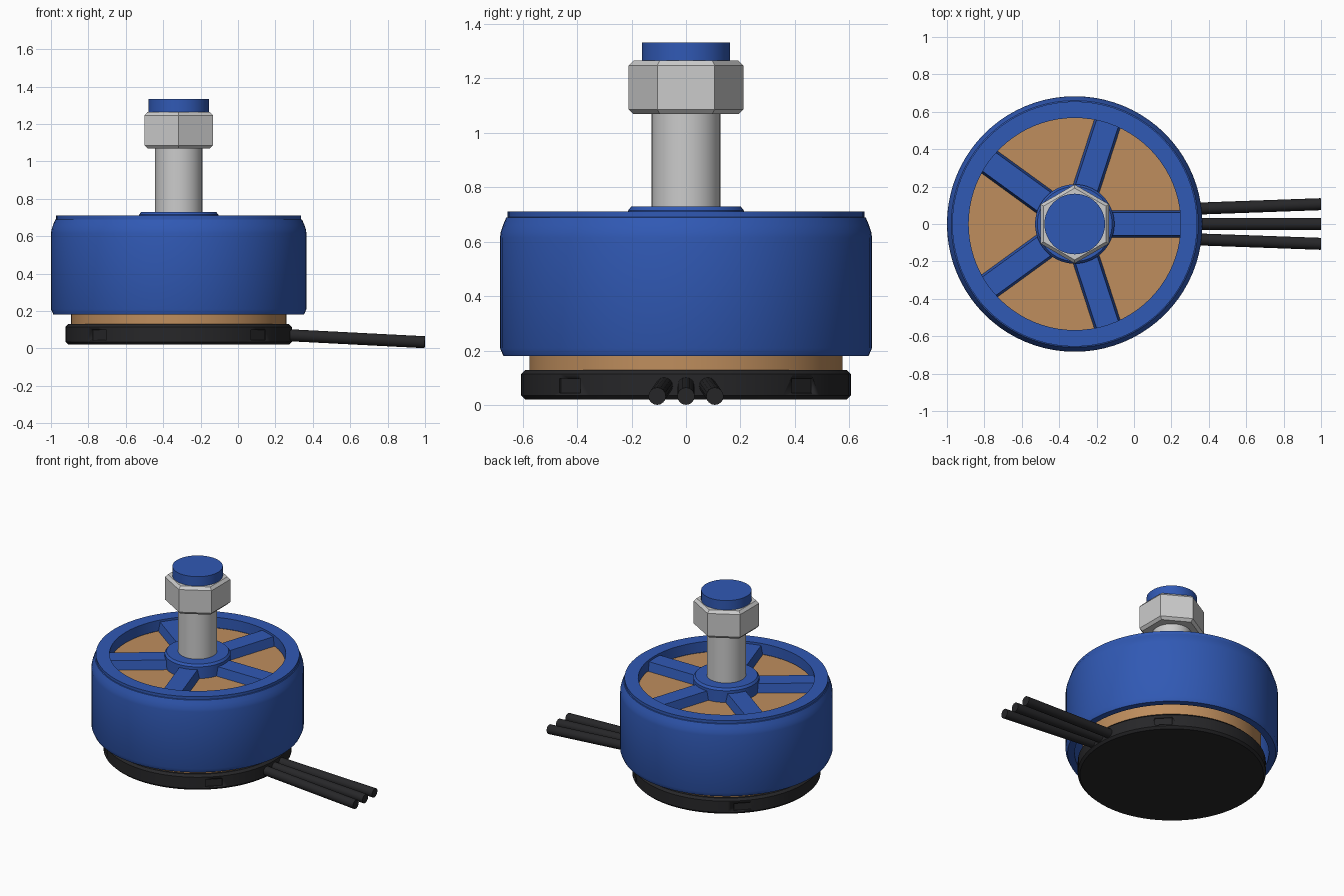
import bpy, bmesh, math
from mathutils import Matrix, Vector

if "Cube" in bpy.data.objects:
    bpy.data.objects.remove(bpy.data.objects["Cube"])

AX = -0.317  # motor axis x


def material(name, color):
    m = bpy.data.materials.new(name)
    m.diffuse_color = (*color, 1)
    m.use_nodes = True
    m.node_tree.nodes["Principled BSDF"].inputs["Base Color"].default_value = m.diffuse_color
    return m


BLUE = material("blue_anodised", (0.03, 0.10, 0.46))
COPPER = material("copper", (0.52, 0.27, 0.11))
BLACK = material("black", (0.02, 0.02, 0.022))


def finish(bm, name, mat=None, angle=25):
    bmesh.ops.remove_doubles(bm, verts=bm.verts, dist=1e-5)
    bmesh.ops.recalc_face_normals(bm, faces=bm.faces)
    me = bpy.data.meshes.new(name)
    bm.to_mesh(me)
    bm.free()
    ob = bpy.data.objects.new(name, me)
    bpy.context.collection.objects.link(ob)
    if mat:
        me.materials.append(mat)
    bpy.ops.object.select_all(action='DESELECT')
    bpy.context.view_layer.objects.active = ob
    ob.select_set(True)
    bpy.ops.object.shade_smooth_by_angle(angle=math.radians(angle))
    return ob


def lathe(name, profile, mat=None, steps=80, closed=False):
    """Spin an (r, z) profile round the motor axis; the first vertex lies on +y."""
    bm = bmesh.new()
    vs = [bm.verts.new((AX, r, z)) for r, z in profile]
    pairs = list(zip(vs, vs[1:])) + ([(vs[-1], vs[0])] if closed else [])
    es = [bm.edges.new(p) for p in pairs]
    bmesh.ops.spin(bm, geom=vs + es, cent=(AX, 0, 0), axis=(0, 0, 1),
                   angle=math.tau, steps=steps, use_duplicate=False)
    bmesh.ops.remove_doubles(bm, verts=bm.verts, dist=1e-5)
    return finish(bm, name, mat)


def radial_box(bm, deg, r0, r1, width, z0, z1):
    """Box lying along a radius of the motor; returns its vertices."""
    mat = (Matrix.Translation((AX, 0, 0)) @ Matrix.Rotation(math.radians(deg), 4, 'Z')
           @ Matrix.Translation(((r0 + r1) / 2, 0, (z0 + z1) / 2))
           @ Matrix.Diagonal((r1 - r0, width, z1 - z0, 1)))
    return bmesh.ops.create_cube(bm, size=1, matrix=mat)['verts']


# Base plate with chamfered rim
base = lathe("base_plate", [(0, 0.02), (0.59, 0.02), (0.605, 0.035),
                            (0.605, 0.115), (0.59, 0.13), (0, 0.13)], BLACK)

# Four shallow notches in the rim of the base
bm = bmesh.new()
for k in range(4):
    radial_box(bm, 45 + 90 * k, 0.593, 0.65, 0.11, 0.045, 0.098)
cutter = finish(bm, "notch_cutter")
cutter.hide_render = True
cutter.hide_viewport = True
mod = base.modifiers.new("notches", 'BOOLEAN')
mod.operation = 'DIFFERENCE'
mod.solver = 'EXACT'
mod.object = cutter

# Copper winding core
lathe("winding_core", [(0, 0.125), (0.575, 0.125), (0.575, 0.63), (0, 0.63)], COPPER)

# Hollow bell with rounded shoulder and raised top lip
lathe("bell", [(0.625, 0.18), (0.67, 0.18), (0.683, 0.21), (0.683, 0.615),
               (0.680, 0.635), (0.672, 0.66), (0.660, 0.688), (0.655, 0.69),
               (0.655, 0.71), (0.567, 0.71), (0.567, 0.635), (0.625, 0.635)],
      BLUE, closed=True)

# Five spokes with chamfered upper edges
bm = bmesh.new()
for k in range(5):
    a = math.radians(72 * k)
    side = Vector((-math.sin(a), math.cos(a), 0))
    for v in radial_box(bm, 72 * k, 0.17, 0.575, 0.146, 0.632, 0.695):
        if v.co.z > 0.68:
            v.co -= side * math.copysign(0.012, (v.co - Vector((AX, 0, 0))).dot(side))
finish(bm, "spokes", BLUE)

# Hub collar
lathe("hub", [(0, 0.632), (0.212, 0.632), (0.212, 0.715), (0.2, 0.73), (0, 0.73)], BLUE)

# Shaft, hexagon nut and blue end cap
lathe("shaft", [(0, 0.72), (0.126, 0.72), (0.126, 1.08), (0, 1.08)], steps=48)
lathe("nut", [(0, 1.068), (0.192, 1.068), (0.211, 1.086), (0.211, 1.246),
              (0.192, 1.265), (0, 1.265)], steps=6)
lathe("shaft_cap", [(0, 1.255), (0.162, 1.255), (0.162, 1.332), (0, 1.332)], BLUE, steps=48)

# Three lead wires fanning out and drooping to the ground
bm = bmesh.new()
for s in (-1, 0, 1):
    p, q = Vector((0.22, 0.078 * s, 0.073)), Vector((0.999, 0.106 * s, 0.033))
    d = q - p
    mat = Matrix.Translation((p + q) / 2) @ d.to_track_quat('Z', 'Y').to_matrix().to_4x4()
    bmesh.ops.create_cone(bm, cap_ends=True, segments=16, radius1=0.032, radius2=0.032,
                          depth=d.length, matrix=mat)
finish(bm, "lead_wires", BLACK, 30)
